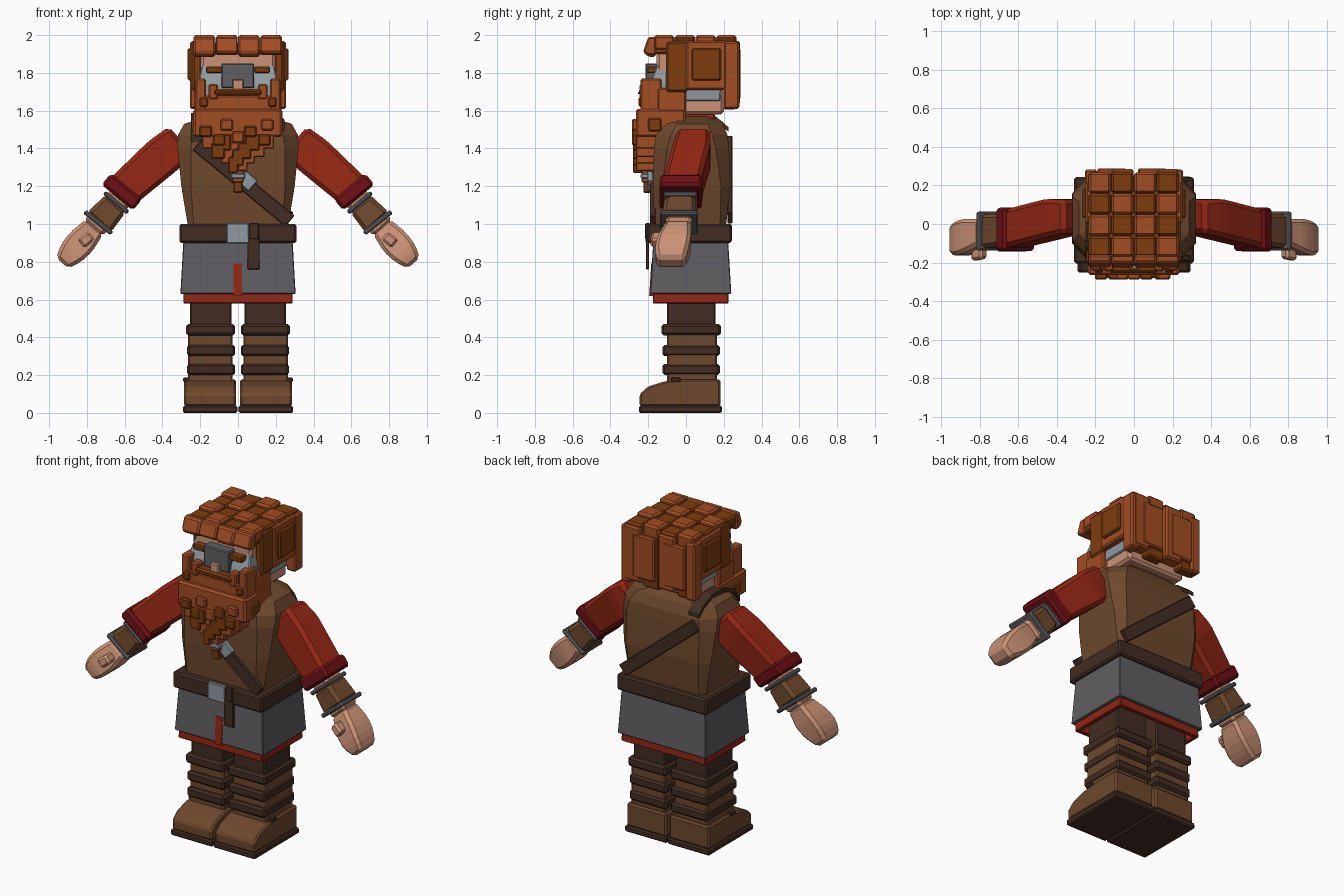
import bpy, bmesh
from mathutils import Vector

cube = bpy.data.objects.get("Cube")
if cube:
    bpy.data.objects.remove(cube, do_unlink=True)


def material(name, r, g, b):
    m = bpy.data.materials.new(name)
    m.use_nodes = True
    m.diffuse_color = (r, g, b, 1)
    m.node_tree.nodes["Principled BSDF"].inputs["Base Color"].default_value = (r, g, b, 1)
    return m


RUST = material("rust hair", .36, .075, .017)
UMBER = material("dark rust hair", .21, .045, .004)
RED = material("red cloth", .29, .02, .007)
WINE = material("dark red cloth", .16, .005, .007)
BROWN = material("brown leather", .155, .066, .026)
DARK = material("dark leather", .055, .026, .016)
IRON = material("iron grey", .115, .115, .125)
STEEL = material("pale steel", .28, .33, .36)
SKIN = material("skin", .6, .29, .18)


def skin(name, rings, mat, bevel=.008, mirror=False):
    """Closed solid through matching rings of points, optionally on both sides."""
    for side, prefix in ((1, "left_"), (-1, "right_")) if mirror else ((1, ""),):
        bm = bmesh.new()
        loops = [[bm.verts.new((x * side, y, z)) for x, y, z in ring] for ring in rings]
        n = len(loops[0])
        for a, b in zip(loops, loops[1:]):
            for i in range(n):
                bm.faces.new((a[i], a[(i + 1) % n], b[(i + 1) % n], b[i]))
        bm.faces.new(loops[0])
        bm.faces.new(loops[-1])
        bmesh.ops.recalc_face_normals(bm, faces=bm.faces)
        if bevel:
            bmesh.ops.bevel(bm, geom=bm.edges[:], offset=bevel, segments=1,
                            affect='EDGES', clamp_overlap=True)
        mesh = bpy.data.meshes.new(prefix + name)
        bm.to_mesh(mesh)
        bm.free()
        mesh.materials.append(mat)
        bpy.context.collection.objects.link(bpy.data.objects.new(prefix + name, mesh))


def rect(hx, y0, y1, z):
    return [(-hx, y0, z), (hx, y0, z), (hx, y1, z), (-hx, y1, z)]


def octagon(hx, y0, y1, z, c):
    return [(-hx + c, y0, z), (hx - c, y0, z), (hx, y0 + c, z), (hx, y1 - c, z),
            (hx - c, y1, z), (-hx + c, y1, z), (-hx, y1 - c, z), (-hx, y0 + c, z)]


def box(name, x, y, z, mat, bevel=.008, mirror=False):
    rings = [[(x[0], y[0], h), (x[1], y[0], h), (x[1], y[1], h), (x[0], y[1], h)] for h in z]
    skin(name, rings, mat, bevel, mirror)


def limb(name, stations, mat, bevel=.01, mirror=False):
    """Stations are (point, width across, depth in y) along a slanted axis."""
    axis = Vector(stations[-1][0]) - Vector(stations[0][0])
    y = Vector((0, 1, 0))
    across = axis.cross(y).normalized()
    rings = []
    for p, w, d in stations:
        rings.append([tuple(Vector(p) + across * w * a / 2 + y * d * b / 2)
                      for a, b in ((-1, -1), (1, -1), (1, 1), (-1, 1))])
    skin(name, rings, mat, bevel, mirror)


# Boots and legs
box("sole", (.003, .292), (-.25, .19), (0, .038), DARK, mirror=True)
boot = [(-.245, .035), (-.245, .1), (-.2, .14), (-.11, .168), (0, .178), (.182, .178), (.182, .035)]
skin("boot", [[(x, y, z) for y, z in boot] for x in (.01, .285)], BROWN, .01, True)
box("boot_strap", (.03, .29), (-.08, -.03), (.165, .187), DARK, .004, True)
box("trouser_leg", (.035, .255), (-.1, .155), (.4, .78), DARK, mirror=True)
box("lower_leg", (.03, .265), (-.1, .165), (.15, .42), BROWN, mirror=True)
for i, (z, grow) in enumerate(((.2, 0), (.3, 0), (.41, .005))):
    box(f"leg_band_{i + 1}", (.015, .27 + grow), (-.125 - grow, .18 + grow),
        (z, z + .06), DARK, .012, True)

# Hollow tunic, skirt and belt
skin("tunic_hem", [rect(.255, -.14, .19, .76), rect(.265, -.15, .2, .58),
                   rect(.29, -.175, .225, .58), rect(.285, -.17, .22, .77)], RED, .004)
skin("skirt", [rect(.268, -.153, .203, .8), rect(.28, -.165, .215, .63),
               rect(.305, -.19, .24, .63), rect(.288, -.172, .222, .93)], IRON, .004)
skin("tunic_slit", [[(x, y, z) for x in xs for y, z in ((-.195, .62), (-.184, .79))][:2] +
                    [(xs[1], -.17, .79), (xs[1], -.17, .62)]
                    for xs in ((-.025, -.025), (.022, .022))], RED, 0)
box("belt", (-.31, .31), (-.205, .243), (.9, 1), DARK, .01)
box("belt_buckle", (-.06, .057), (-.214, -.19), (.898, 1.004), STEEL, .004)
box("belt_tail", (.05, .115), (-.213, -.195), (.76, .93), DARK, .004)
box("belt_loop", (.06, .11), (-.216, -.195), (.92, 1.005), DARK, .004)

# Torso and collar
skin("torso", [octagon(*s) for s in (
    (.262, -.165, .21, .97, .03), (.3, -.175, .235, 1.2, .05),
    (.32, -.17, .228, 1.4, .07), (.318, -.16, .22, 1.47, .08),
    (.285, -.13, .195, 1.53, .08), (.16, -.09, .16, 1.57, .06))], BROWN, 0)
skin("collar", [rect(.17, -.1, .16, 1.53), rect(.15, -.09, .15, 1.59)], RED)

# Diagonal strap over the right shoulder
limb("front_strap", [((-.215, -.176, 1.42), .075, .03), ((.275, -.176, 1.015), .075, .03)], DARK, .004)
limb("back_strap", [((-.23, .232, 1.44), .075, .026), ((.27, .232, 1.03), .075, .026)], DARK, .004)
arc = [(-.175, 1.45), (-.12, 1.53), (-.02, 1.57), (.1, 1.575), (.18, 1.54), (.225, 1.5)]
skin("shoulder_strap", [[(-.25, y, z - .012), (-.175, y, z - .012),
                         (-.175, y, z + .012), (-.25, y, z + .012)] for y, z in arc], DARK, 0)
limb("strap_clip", [((.02, -.19, 1.255), .075, .03), ((.08, -.19, 1.2), .075, .03)], STEEL, .005)

# Arms, bent slightly forward
limb("sleeve", [((.3, .04, 1.44), .2, .17), ((.4, .03, 1.36), .215, .2),
                ((.62, -.025, 1.165), .19, .2)], RED, .022, True)
limb("sleeve_cuff", [((.59, -.025, 1.2), .215, .225), ((.64, -.03, 1.14), .215, .225)], WINE, .015, True)
limb("forearm", [((.6, -.025, 1.165), .13, .15), ((.77, -.04, .975), .13, .14)], SKIN, .02, True)
limb("bracer", [((.645, -.03, 1.11), .14, .165), ((.74, -.037, 1.005), .165, .18)], BROWN, .02, True)
limb("upper_bracer_ring", [((.637, -.03, 1.123), .165, .18), ((.653, -.03, 1.104), .165, .18)], IRON, .008, True)
limb("lower_bracer_ring", [((.732, -.036, 1.018), .185, .2), ((.748, -.037, .998), .185, .2)], IRON, .008, True)
limb("hand", [((.76, -.04, .985), .12, .13), ((.83, -.06, .905), .155, .175),
              ((.885, -.075, .845), .14, .18), ((.93, -.08, .793), .085, .15)], SKIN, .018, True)
limb("thumb", [((.775, -.14, .94), .055, .08), ((.83, -.155, .895), .06, .07)], SKIN, .012, True)

# Head and face
box("head", (-.198, .198), (-.155, .2), (1.58, 1.93), SKIN, .015)
skin("face_guard", [rect(.208, -.19, .18, 1.65), rect(.213, -.195, .19, 1.74),
                    rect(.19, -.15, .19, 1.85)], STEEL, .006)
box("nose_guard", (-.088, .086), (-.215, -.14), (1.72, 1.85), IRON, .006)
box("nose", (-.03, .03), (-.235, -.19), (1.69, 1.765), SKIN, .006)
box("eyebrow", (.085, .17), (-.208, -.13), (1.8, 1.833), UMBER, .006, True)

# Moustache and beard
box("moustache", (-.13, .13), (-.25, -.18), (1.68, 1.715), UMBER, .01)
box("mouth", (-.1, .1), (-.254, -.24), (1.688, 1.698), RUST, .002)
box("moustache_end", (.105, .155), (-.245, -.18), (1.66, 1.74), RUST, .008, True)
box("sideburn", (.17, .225), (-.24, -.13), (1.6, 1.77), RUST, mirror=True)
box("sideburn_back", (.165, .23), (-.15, 0), (1.55, 1.72), RUST, mirror=True)
box("sideburn_tuft", (.16, .205), (-.252, -.2), (1.62, 1.67), UMBER, mirror=True)
box("upper_beard", (-.215, .215), (-.238, -.1), (1.58, 1.68), RUST)
box("beard", (-.238, .235), (-.265, 0), (1.46, 1.61), RUST, .012)
rows = [(1.4, .19, 5), (1.355, .14, 4), (1.32, .09, 3), (1.28, .05, 2)]
for r, (z, half, count) in enumerate(rows):
    step = 2 * half / count
    for i in range(count):
        x = -half + i * step
        odd = (i + r) % 2
        box(f"beard_lock_{r + 1}_{i + 1}", (x, x + step), (-.265 - .015 * odd, -.15),
            (z - .01 * odd, z + .075), UMBER if odd else RUST, .006)
studs = [(-.17, 1.49, UMBER), (-.06, 1.525, RUST), (.065, 1.49, UMBER),
         (.155, 1.525, RUST), (.0, 1.46, RUST), (-.1, 1.445, UMBER), (.14, 1.445, UMBER)]
for i, (x, z, mat) in enumerate(studs):
    box(f"beard_tuft_{i + 1}", (x - .033, x + .033), (-.287, -.24), (z - .03, z + .03), mat)
box("beard_side_tuft", (.2, .245), (-.2, -.13), (1.49, 1.56), UMBER, mirror=True)
box("beard_braid", (-.03, .03), (-.235, -.17), (1.22, 1.31), RUST, .006)
box("beard_bead", (-.038, .038), (-.24, -.165), (1.24, 1.268), STEEL, .006)
box("beard_tip", (-.024, .024), (-.225, -.175), (1.165, 1.225), UMBER, .006)

# Blocky hair: crown checker, fringe, back locks and side panels
box("hair_core", (-.225, .225), (-.19, .25), (1.9, 1.96), UMBER)
for i in range(4):
    x = -.235 + i * .1175
    for j in range(4):
        y = -.17 + j * .11
        odd = (i + j) % 2
        box(f"crown_lock_{i + 1}_{j + 1}", (x, x + .115), (y, y + .108),
            (1.92, 1.985 + .015 * odd), RUST if odd else UMBER, .012)
    drop = .01 * (i % 2)
    skin(f"fringe_lock_{i + 1}", [[(x, -.2, z0), (x + .116, -.2, z0), (x + .116, -.16, z0), (x, -.16, z0)]
         if k == 0 else [(x, yy, z0), (x + .116, yy, z0), (x + .116, -.16, z0), (x, -.16, z0)]
         for k, (yy, z0) in enumerate(((0, 1.885 + drop), (-.228, 1.91), (-.2, 1.99)))], RUST, .01)
    box(f"back_lock_{i + 1}", (x, x + .116), (.2, .265 + .02 * (i % 2)),
        (1.605 + .025 * (i % 2), 1.97), RUST if i % 2 else UMBER, .01)
for i in range(2):
    x = -.19 + i * .21
    box(f"back_panel_{i + 1}", (x, x + .15), (.25, .288), (1.66, 1.93), RUST, .008)
box("temple_lock", (.19, .24), (-.105, .01), (1.7, 1.965), UMBER, .01, True)
box("side_lock", (.19, .25), (0, .22), (1.71, 1.97), RUST, .01, True)
box("side_panel", (.235, .267), (.03, .185), (1.76, 1.93), UMBER, .008, True)
box("rear_side_lock", (.19, .255), (.2, .282), (1.61, 1.965), RUST, .01, True)
